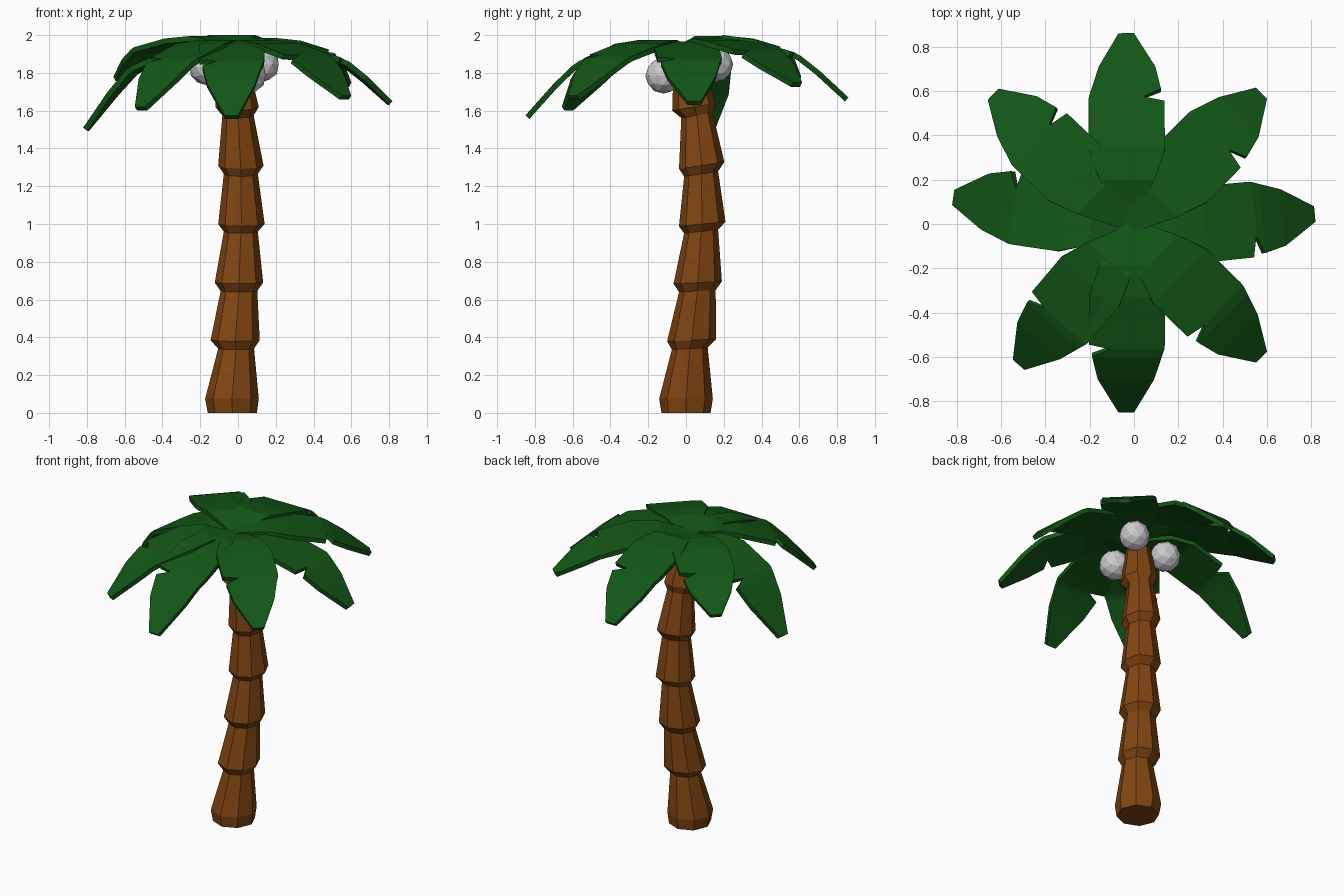
import bpy, bmesh, math
from mathutils import Vector

if "Cube" in bpy.data.objects:
    bpy.data.objects.remove(bpy.data.objects["Cube"])


def material(name, color):
    m = bpy.data.materials.new(name)
    m.diffuse_color = color
    m.use_nodes = True
    m.node_tree.nodes["Principled BSDF"].inputs["Base Color"].default_value = m.diffuse_color
    return m


def make_object(name, bm, mat=None):
    bmesh.ops.recalc_face_normals(bm, faces=bm.faces)
    me = bpy.data.meshes.new(name)
    bm.to_mesh(me)
    bm.free()
    ob = bpy.data.objects.new(name, me)
    bpy.context.collection.objects.link(ob)
    if mat:
        me.materials.append(mat)
    return ob


bark = material("bark", (0.22, 0.06, 0.006, 1))
green = material("leaf_green", (0.006, 0.095, 0.008, 1))

# Trunk: eight-sided stacked collars, (x, y, z, radius, tilt)
RINGS = [
    (-.03, 0, 0, .13, 0), (-.032, 0, .075, .142, 0),
    (-.01, .02, .34, .095, .05), (-.015, .03, .385, .13, .05),
    (.005, .06, .645, .097, .05), (.005, .062, .69, .128, .05),
    (.015, .08, .96, .09, .1), (.018, .086, 1.0, .123, .1),
    (.015, .08, 1.265, .09, .15), (.015, .083, 1.31, .12, .15),
    (0, .058, 1.575, .083, .17), (-.005, .042, 1.62, .115, .17),
    (-.025, .01, 1.87, .075, .1),
]
SIDES = 8
bm = bmesh.new()
rings = []
for x, y, z, r, tilt in RINGS:
    ring = []
    for i in range(SIDES):
        a = math.tau * i / SIDES
        dx, dy = r * math.cos(a), r * math.sin(a)
        ring.append(bm.verts.new((x + dx, y + dy, z + tilt * dy)))
    rings.append(ring)
for lo, hi in zip(rings, rings[1:]):
    for i in range(SIDES):
        j = (i + 1) % SIDES
        bm.faces.new((lo[i], lo[j], hi[j], hi[i]))
bm.faces.new(rings[0][::-1])
bm.faces.new(rings[-1])
make_object("trunk", bm, bark)

# Coconuts
for i, pos in enumerate([(.125, .155, 1.845), (-.165, .10, 1.83), (.055, -.12, 1.785)]):
    bm = bmesh.new()
    bmesh.ops.create_icosphere(bm, subdivisions=2, radius=.095)
    bmesh.ops.translate(bm, verts=bm.verts, vec=pos)
    make_object(f"coconut_{i + 1}", bm)

# Leaf outline: (distance, left width, right width, share of drop), notch on the right
SECTIONS = [
    (.20, .125, .125, 0), (.34, .172, .172, .06),
    (.555, .172, .17, .26), (.575, .17, .075, .28), (.61, .158, .155, .34),
    (.71, .125, .13, .58), (.86, .035, .035, 1),
]


def leaf(name, base, tip, top):
    base, tip = Vector(base), Vector(tip)
    run = tip.xy - base.xy
    scale = run.length / .86
    fwd = run.normalized()
    left = Vector((-fwd.y, fwd.x))
    bm = bmesh.new()
    rows = []
    for u, wl, wr, drop in [(0, .03, .03, None)] + SECTIONS:
        z = base.z if drop is None else top - (top - tip.z) * drop
        c = base.xy + fwd * u * scale
        rows.append([bm.verts.new((*(c + left * w), z)) for w in (wl, -wr)])
    for a, b in zip(rows, rows[1:]):
        bm.faces.new((a[0], a[1], b[1], b[0]))
    ob = make_object(name, bm, green)
    # Keep the front faces upward, then thicken below
    if ob.data.polygons[0].normal.z < 0:
        ob.data.flip_normals()
    mod = ob.modifiers.new("thickness", 'SOLIDIFY')
    mod.thickness = .028
    mod.offset = -1


# Crown of eight drooping leaves
leaf("leaf_back", (-.03, 0, 1.94), (-.035, .86, 1.67), 2.0)
leaf("leaf_back_right", (-.03, -.02, 1.95), (.575, .59, 1.75), 1.985)
leaf("leaf_right", (0, -.03, 1.93), (.815, .045, 1.65), 1.965)
leaf("leaf_front_right", (-.03, 0, 1.94), (.575, -.60, 1.68), 1.975)
leaf("leaf_front", (-.03, .01, 1.95), (-.035, -.85, 1.575), 1.975)
leaf("leaf_front_left", (.01, -.02, 1.94), (-.52, -.635, 1.62), 1.975)
leaf("leaf_left", (0, 0, 1.93), (-.815, .12, 1.51), 1.96)
leaf("leaf_back_left", (-.03, 0, 1.95), (-.635, .585, 1.78), 1.995)
